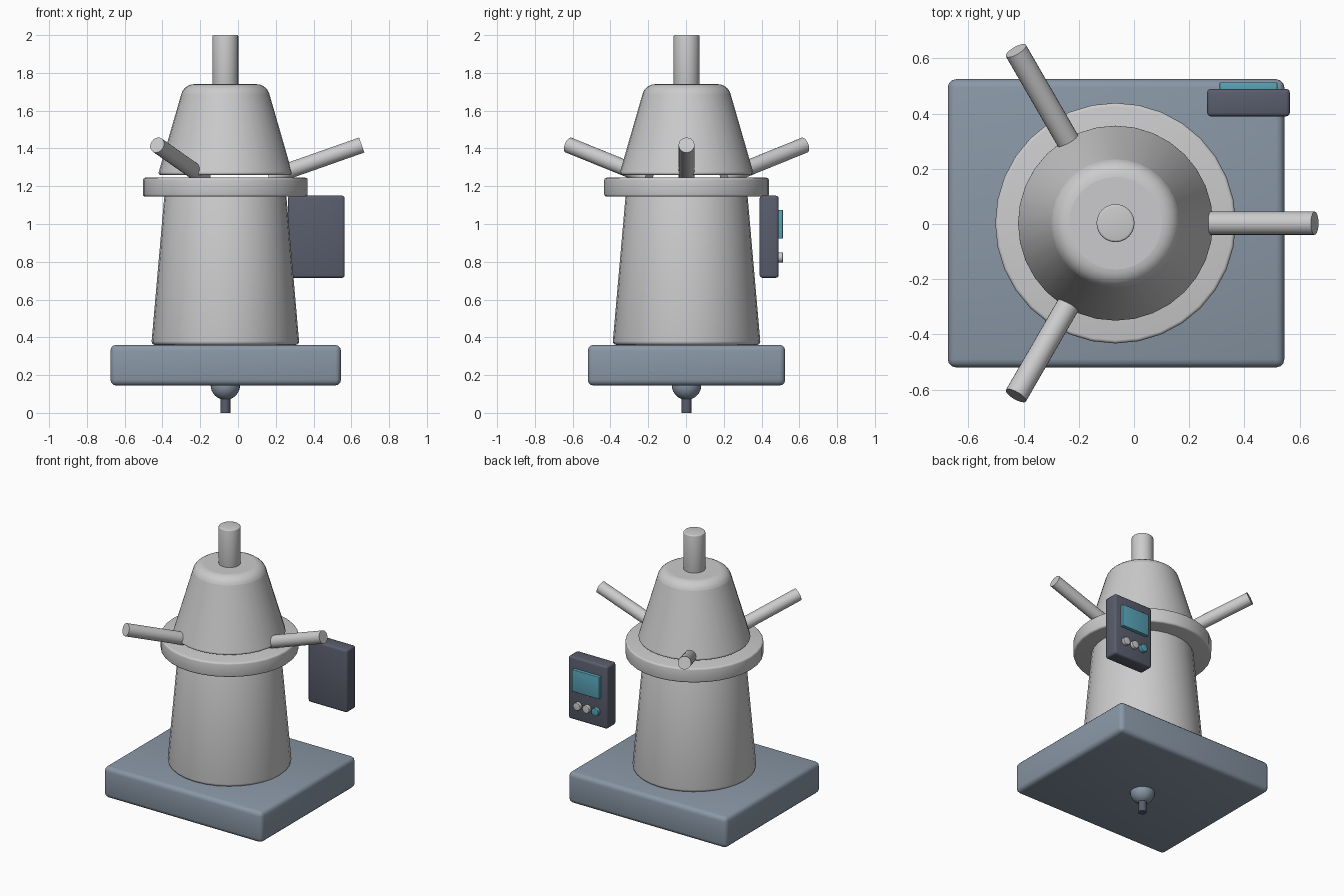
import bpy, bmesh, math
from mathutils import Vector

cube = bpy.data.objects.get("Cube")
if cube:
    bpy.data.objects.remove(cube, do_unlink=True)

CX, CY = -0.067, 0.003  # axis of the vessel


def material(name, rgb):
    m = bpy.data.materials.new(name)
    m.use_nodes = True
    m.diffuse_color = (*rgb, 1)
    bsdf = next(n for n in m.node_tree.nodes if n.type == 'BSDF_PRINCIPLED')
    bsdf.inputs["Base Color"].default_value = (*rgb, 1)
    return m


STEEL = material("light grey steel", (0.60, 0.60, 0.61))
SLATE = material("slate blue", (0.25, 0.31, 0.38))
DARK = material("dark grey", (0.10, 0.11, 0.15))
TEAL = material("teal", (0.10, 0.37, 0.48))


def finish(obj, name, mat, bevel=0, segments=3):
    obj.name = name
    obj.data.materials.append(mat)
    bpy.ops.object.select_all(action='DESELECT')
    obj.select_set(True)
    bpy.context.view_layer.objects.active = obj
    if bevel:
        mod = obj.modifiers.new("Bevel", 'BEVEL')
        mod.width = bevel
        mod.segments = segments
        mod.limit_method = 'ANGLE'
        bpy.ops.object.modifier_apply(modifier=mod.name)
    bpy.ops.object.shade_smooth_by_angle(angle=math.radians(35))
    return obj


def box(name, lo, hi, mat, bevel):
    lo, hi = Vector(lo), Vector(hi)
    bpy.ops.mesh.primitive_cube_add(size=1, location=(lo + hi) / 2)
    obj = bpy.context.object
    obj.scale = hi - lo
    bpy.ops.object.transform_apply(location=False, rotation=False, scale=True)
    return finish(obj, name, mat, bevel)


def frustum(name, r1, r2, z1, z2, mat, bevel, segments=3, sides=32):
    bpy.ops.mesh.primitive_cone_add(vertices=sides, radius1=r1, radius2=r2,
                                    depth=z2 - z1, location=(CX, CY, (z1 + z2) / 2))
    return finish(bpy.context.object, name, mat, bevel, segments)


def rod(name, start, end, radius, mat, bevel=0, sides=24):
    start, end = Vector(start), Vector(end)
    axis = end - start
    bpy.ops.mesh.primitive_cylinder_add(vertices=sides, radius=radius, depth=axis.length,
                                        location=(start + end) / 2)
    obj = bpy.context.object
    obj.rotation_euler = axis.to_track_quat('Z', 'Y').to_euler()
    return finish(obj, name, mat, bevel)


# Base slab with the drain beneath it
box("base", (-0.675, -0.52, 0.145), (0.545, 0.525, 0.36), SLATE, 0.03)
bpy.ops.mesh.primitive_uv_sphere_add(segments=24, ring_count=16, radius=0.078,
                                     location=(CX, CY, 0.147))
finish(bpy.context.object, "drain_ball", SLATE)
rod("drain_pin", (CX, CY, 0), (CX, CY, 0.12), 0.026, DARK)

# Vessel: tapered drum, flange, hood and top pipe
frustum("drum", 0.392, 0.322, 0.36, 1.16, STEEL, 0.02)
frustum("flange", 0.436, 0.436, 1.145, 1.245, STEEL, 0.012)

# Hood, with a wide rounding at the top and a small one at the bottom
hood = frustum("hood", 0.357, 0.218, 1.26, 1.74, STEEL, 0)
bm = bmesh.new()
bm.from_mesh(hood.data)
for sign, width in ((1, 0.05), (-1, 0.015)):
    rim = [e for e in bm.edges if all(v.co.z * sign > 0.235 for v in e.verts)]
    bmesh.ops.bevel(bm, geom=rim, offset=width, segments=5, profile=0.5, affect='EDGES')
bm.to_mesh(hood.data)
bm.free()
finish(hood, "hood", STEEL)
hood.data.materials.pop()

rod("top_pipe", (CX, CY, 1.72), (CX, CY, 2.0), 0.069, STEEL, 0.008)

# Three sloping arms round the hood
for i, label in enumerate(("left", "back", "front")):
    a = math.radians(120 * i)
    ends = [(CX + r * math.cos(a), CY + r * math.sin(a), z)
            for r, z in ((0.23, 1.245), (0.722, 1.418))]
    rod(label + "_arm", ends[0], ends[1], 0.042, STEEL)

# Control panel with its screen and buttons on the back
box("control_panel", (0.265, 0.39, 0.715), (0.565, 0.49, 1.15), DARK, 0.014)
box("panel_screen", (0.31, 0.48, 0.922), (0.52, 0.513, 1.075), TEAL, 0.003)
for label, x, mat in (("left", 0.485, STEEL), ("middle", 0.415, STEEL), ("right", 0.345, TEAL)):
    rod(label + "_button", (x, 0.48, 0.823), (x, 0.513, 0.823), 0.027, mat, 0.003)
